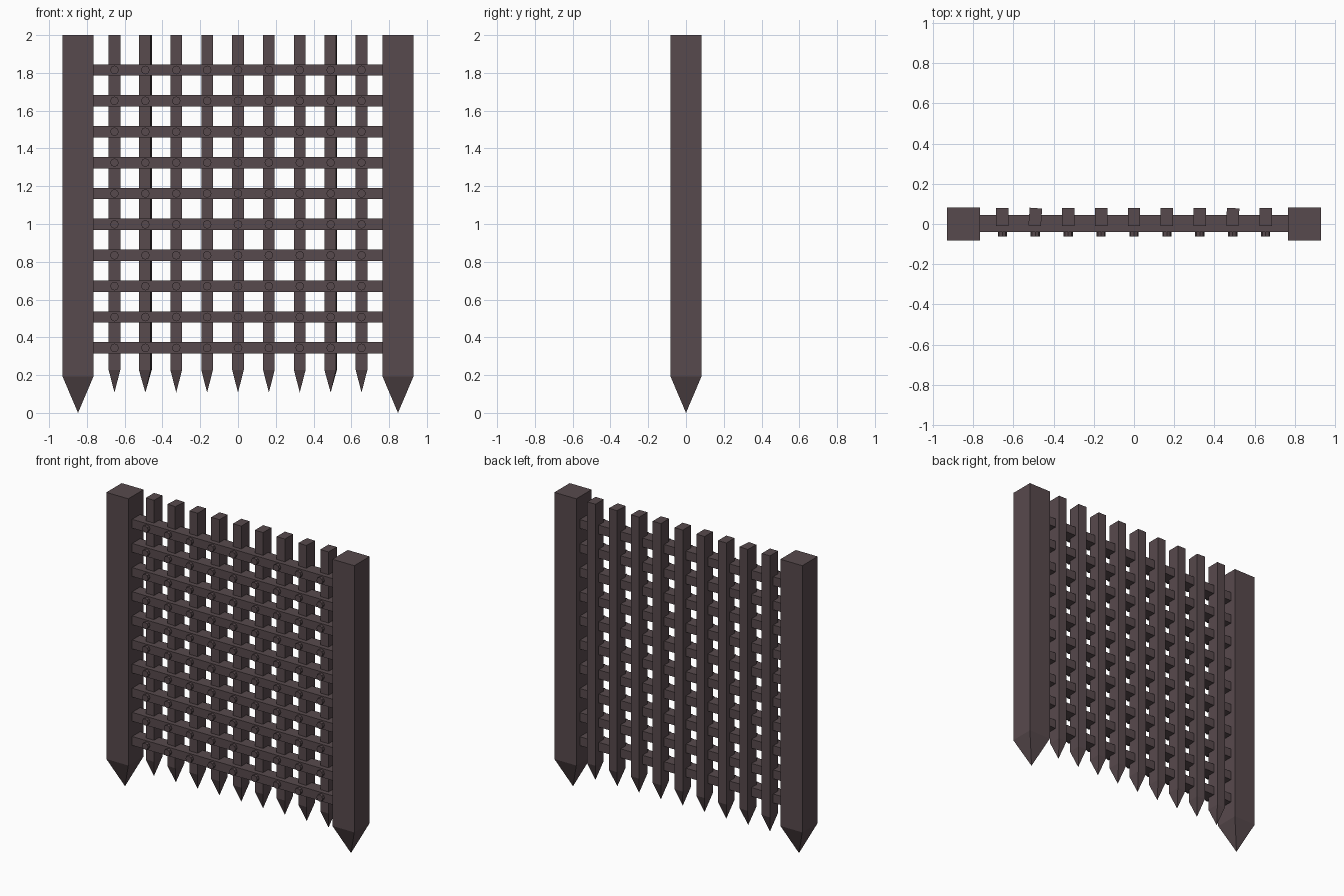
import bpy, bmesh, math
from mathutils import Matrix

if "Cube" in bpy.data.objects:
    bpy.data.objects.remove(bpy.data.objects["Cube"])

iron = bpy.data.materials.new("dark_iron")
iron.diffuse_color = (0.097, 0.068, 0.074, 1)
iron.use_nodes = True
iron.node_tree.nodes["Principled BSDF"].inputs["Base Color"].default_value = iron.diffuse_color


def finish(name, bm, loc, rot_z=0.0):
    bmesh.ops.recalc_face_normals(bm, faces=bm.faces)
    mesh = bpy.data.meshes.new(name)
    bm.to_mesh(mesh)
    bm.free()
    mesh.materials.append(iron)
    obj = bpy.data.objects.new(name, mesh)
    obj.location = loc
    obj.rotation_euler.z = rot_z
    bpy.context.collection.objects.link(obj)
    return obj


def stake(name, x, y, width, depth, top, shoulder, tip, rot_z=0.0):
    """Upright square bar ending in a four-sided point at the bottom."""
    bm = bmesh.new()
    corners = [(-1, -1), (1, -1), (1, 1), (-1, 1)]
    up = [bm.verts.new((a * width / 2, b * depth / 2, top)) for a, b in corners]
    low = [bm.verts.new((a * width / 2, b * depth / 2, shoulder)) for a, b in corners]
    point = bm.verts.new((0, 0, tip))
    bm.faces.new(up)
    for i in range(4):
        j = (i + 1) % 4
        bm.faces.new((up[i], low[i], low[j], up[j]))
        bm.faces.new((low[i], point, low[j]))
    return finish(name, bm, (x, y, 0), rot_z)


STEP = 0.1635
columns = [(i - 4) * STEP for i in range(9)]
rows = [0.344 + i * STEP for i in range(10)]

# Thick side posts
for side, label in ((-1, "left"), (1, "right")):
    stake(f"{label}_post", side * 0.847, 0, 0.164, 0.164, 2.0, 0.193, 0.0)

# Vertical pointed bars, two of them slightly twisted
twist = {1: -4, 7: -3}
for i, x in enumerate(columns):
    stake(f"vertical_bar_{i + 1}", x, 0.035, 0.062, 0.088, 2.0, 0.228, 0.108,
          math.radians(twist.get(i, 0)))

# Horizontal bars with their rivets
for r, z in enumerate(rows):
    bm = bmesh.new()
    bmesh.ops.create_cube(bm, size=1, matrix=Matrix.Diagonal((1.54, 0.085, 0.06, 1)))
    finish(f"horizontal_bar_{r + 1}", bm, (0, 0.002, z))

    bm = bmesh.new()
    for x in columns:
        bmesh.ops.create_cone(
            bm, cap_ends=True, segments=8, radius1=0.023, radius2=0.023, depth=0.03,
            matrix=Matrix.Translation((x, -0.046, 0)) @ Matrix.Rotation(math.pi / 2, 4, 'X'))
    finish(f"rivet_row_{r + 1}", bm, (0, 0, z))
